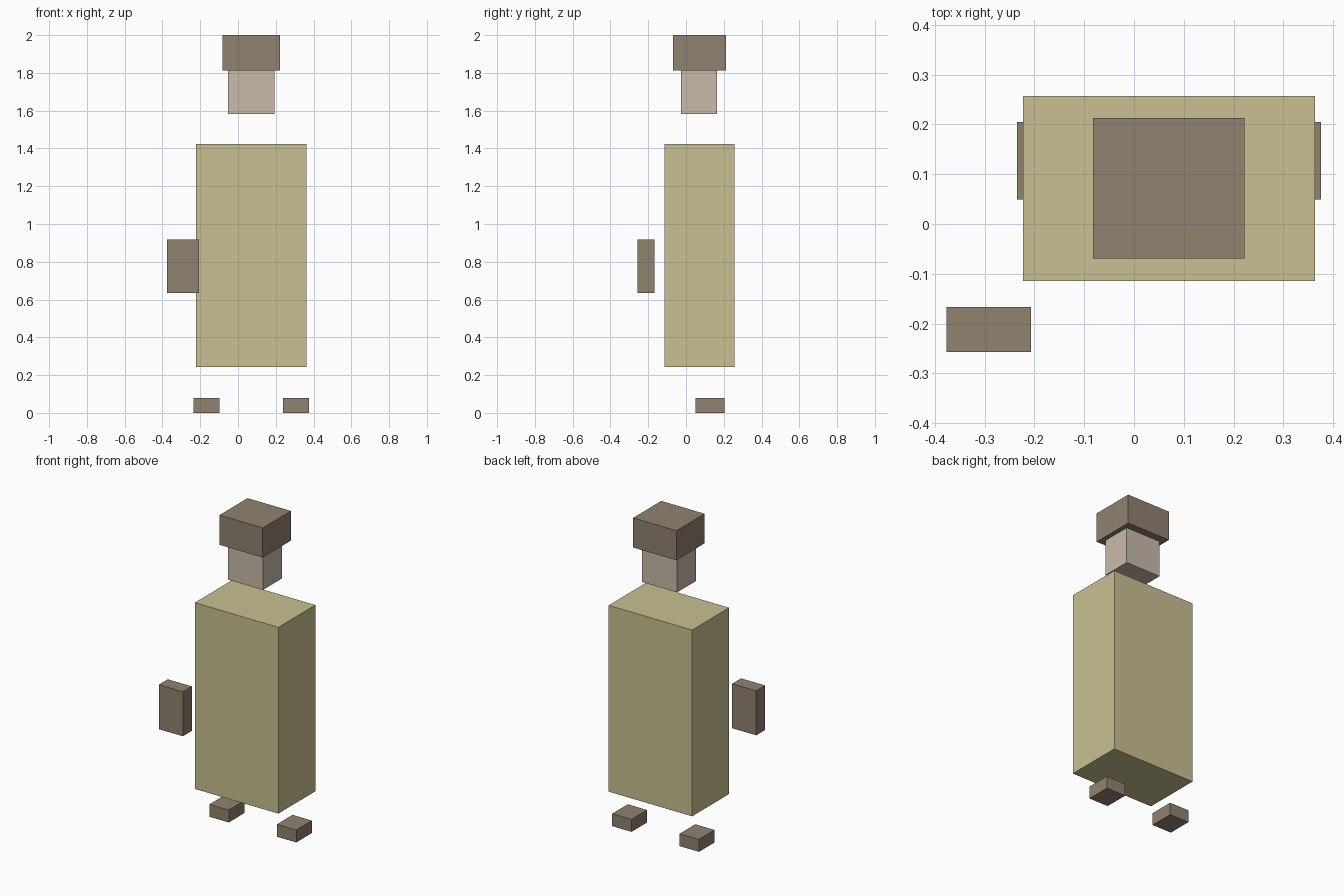
import bpy
import bmesh

if "Cube" in bpy.data.objects:
    bpy.data.objects.remove(bpy.data.objects["Cube"])


def material(name, rgb):
    # sRGB 0-255 to linear
    lin = [((c / 255 + 0.055) / 1.055) ** 2.4 for c in rgb]
    m = bpy.data.materials.new(name)
    m.diffuse_color = (*lin, 1.0)
    m.use_nodes = True
    m.node_tree.nodes["Principled BSDF"].inputs["Base Color"].default_value = m.diffuse_color
    return m


def box(name, x, y, z, mat):
    """Box from (min, max) ranges on each axis."""
    bm = bmesh.new()
    bmesh.ops.create_cube(bm, size=1.0)
    for v in bm.verts:
        for i, (lo, hi) in enumerate((x, y, z)):
            v.co[i] = lo if v.co[i] < 0 else hi
    mesh = bpy.data.meshes.new(name)
    bm.to_mesh(mesh)
    bm.free()
    mesh.materials.append(mat)
    ob = bpy.data.objects.new(name, mesh)
    bpy.context.collection.objects.link(ob)
    return ob


brown = material("brown", (145, 130, 112))
skin = material("pale_tan", (201, 187, 170))
khaki = material("khaki", (201, 192, 145))

CX = 0.07  # the body's centre line

# Body block
box("body", (CX - 0.293, CX + 0.293), (-0.114, 0.257), (0.242, 1.424), khaki)

# Head and the wider cap on it
box("head", (CX - 0.123, CX + 0.123), (-0.026, 0.165), (1.582, 1.812), skin)
box("cap", (CX - 0.152, CX + 0.152), (-0.069, 0.213), (1.812, 2.0), brown)

# Block held off the front corner
box("hand_block", (-0.376, -0.207), (-0.257, -0.167), (0.635, 0.917), brown)

# Feet, mirrored about the body's centre line
for side, s in (("left", 1), ("right", -1)):
    xs = sorted((CX + s * 0.169, CX + s * 0.305))
    box(side + "_foot", xs, (0.049, 0.205), (0.0, 0.079), brown)
